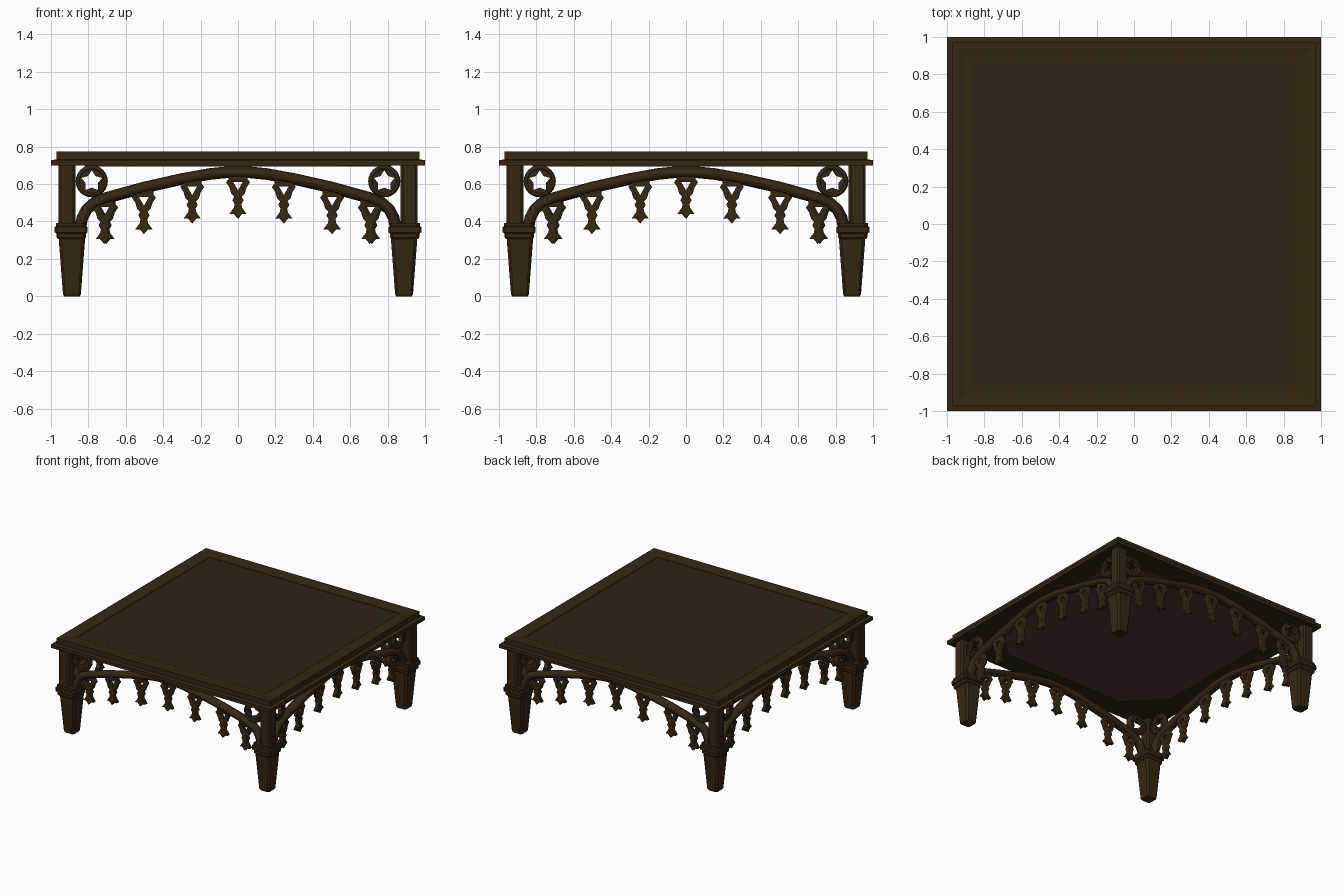
import bpy, bmesh, math
from mathutils import Matrix, Vector

if "Cube" in bpy.data.objects:
    bpy.data.objects.remove(bpy.data.objects["Cube"])


def material(name, rgb):
    m = bpy.data.materials.new(name)
    m.diffuse_color = (*rgb, 1)
    m.use_nodes = True
    m.node_tree.nodes["Principled BSDF"].inputs["Base Color"].default_value = m.diffuse_color
    return m


FRAME = material("dark olive wood", (0.034, 0.021, 0.0062))
PANEL = material("dark brown panel", (0.029, 0.0165, 0.0062))
UNDER = material("reddish underside", (0.075, 0.038, 0.028))


def add(name, mesh, mat, matrix=Matrix()):
    if not mesh.materials:
        mesh.materials.append(mat)
    ob = bpy.data.objects.new(name, mesh)
    bpy.context.collection.objects.link(ob)
    ob.matrix_world = matrix
    return ob


def loft(rings):
    """Chamfered-square rings (half size, chamfer, z) joined and capped."""
    bm = bmesh.new()
    prev = None
    for i, (h, c, z) in enumerate(rings):
        k = h - c
        pts = [(k, -h), (h, -k), (h, k), (k, h), (-k, h), (-h, k), (-h, -k), (-k, -h)]
        ring = [bm.verts.new((x, y, z)) for x, y in pts]
        if prev:
            for j in range(8):
                bm.faces.new((prev[j], prev[(j + 1) % 8], ring[(j + 1) % 8], ring[j]))
        else:
            bm.faces.new(ring[::-1])
        prev = ring
    bm.faces.new(prev)
    bmesh.ops.remove_doubles(bm, verts=bm.verts, dist=1e-6)
    bmesh.ops.recalc_face_normals(bm, faces=bm.faces)
    me = bpy.data.meshes.new("loft")
    bm.to_mesh(me)
    bm.free()
    return me


def curve_mesh(loops, dims, closed, **settings):
    """Mesh from poly curves: filled plates (2D) or swept bars (3D)."""
    cu = bpy.data.curves.new("curve", 'CURVE')
    cu.dimensions = dims
    cu.fill_mode = 'BOTH' if dims == '2D' else 'FULL'
    for key, val in settings.items():
        setattr(cu, key, val)
    for pts in loops:
        sp = cu.splines.new('POLY')
        sp.points.add(len(pts) - 1)
        for p, (x, y) in zip(sp.points, pts):
            p.co = (x, y, 0, 1)
        sp.use_cyclic_u = closed
    ob = bpy.data.objects.new("temp", cu)
    bpy.context.collection.objects.link(ob)
    dg = bpy.context.evaluated_depsgraph_get()
    me = bpy.data.meshes.new_from_object(ob.evaluated_get(dg))
    bpy.data.objects.remove(ob)
    return me


# Table top: moulded frame, inset panel and reddish underside
add("top_frame", loft([(1, 0, .70), (1, 0, .728), (.97, 0, .732), (.97, 0, .775),
                       (.94, 0, .775), (.90, 0, .768), (.865, 0, .768), (.865, 0, .764)]), FRAME)
add("top_panel", loft([(.862, 0, .755), (.862, 0, .767)]), PANEL)
add("underside_panel", loft([(.82, .27, .694), (.82, .27, .702)]), UNDER)

# Legs: tapered foot, moulded collar and upper post
foot = loft([(.042, .012, 0), (.048, .012, .012), (.07, .015, .30), (.07, .015, .315)])
collar = loft([(.07, .012, .305), (.078, .012, .315), (.078, .012, .335), (.088, .012, .342),
               (.088, .012, .37), (.08, .012, .375), (.08, .012, .392)])
post = loft([(.046, .012, .38), (.046, .012, .705)])
fillet = loft([(.03, 0, .385), (.03, 0, .705)])
for sx in (-1, 1):
    for sy in (-1, 1):
        tag = ("front" if sy < 0 else "back") + ("_left" if sx < 0 else "_right")
        for part, me, off in (("foot", foot, .888), ("collar", collar, .892), ("post", post, .915)):
            add(f"{tag}_{part}", me, FRAME, Matrix.Translation((sx * off, sy * off, 0)))

# Arch bar path, left half mirrored to the right
half = [(-.845, .36), (-.832, .42), (-.808, .465), (-.77, .498), (-.7, .527), (-.5, .582),
        (-.3, .627), (-.15, .654), (-.07, .662)]
path = half + [(0, .664)] + [(-x, z) for x, z in reversed(half)]
arch = curve_mesh([path], '3D', False, bevel_depth=.031, bevel_resolution=1, use_fill_caps=True)

# Hanging pendant: pierced crown, knop, and pointed leaf
side = [(.05, .03), (.05, -.005), (.064, -.022), (.046, -.05), (.036, -.082), (.02, -.098),
        (.03, -.118), (.018, -.138), (.022, -.158), (.046, -.192), (.022, -.192)]
outline = side + [(0, -.218)] + [(-x, z) for x, z in reversed(side)]
hole = [(-.026, -.02), (.026, -.02), (0, -.066)]
pendant = curve_mesh([outline, hole], '2D', True, extrude=.013, bevel_depth=.006, offset=-.006)


# Corner roundel with a star opening inside a raised rim
def circle(r, n):
    return [(r * math.cos(2 * math.pi * i / n), r * math.sin(2 * math.pi * i / n)) for i in range(n)]


star = [((.058, .034)[i % 2] * math.sin(math.pi * i / 5),
         (.058, .034)[i % 2] * math.cos(math.pi * i / 5)) for i in range(10)]
disc = curve_mesh([circle(.078, 24), star], '2D', True, extrude=.016)
rim = curve_mesh([circle(.073, 24)], '3D', True, bevel_depth=.013, bevel_resolution=1)

# Repeat the ornament on all four sides
upright = Matrix.Rotation(math.pi / 2, 4, 'X')
drops = [(-.715, .497), (-.503, .55), (-.245, .607), (0, .632), (.245, .607), (.503, .55), (.705, .497)]
for i, name in enumerate(("front", "right", "back", "left")):
    turn = Matrix.Rotation(i * math.pi / 2, 4, 'Z')

    def place(x, z, depth=1.0):
        return turn @ Matrix.Translation((x, -.905, z)) @ upright @ Matrix.Diagonal((1, 1, depth, 1))

    add(f"{name}_arch", arch, FRAME, place(0, 0, 1.25))
    for j, (x, z) in enumerate(drops):
        add(f"{name}_pendant_{j + 1}", pendant, FRAME, place(x, z))
    for s, label in ((-1, "left"), (1, "right")):
        add(f"{name}_{label}_roundel", disc, FRAME, place(s * .782, .615))
        add(f"{name}_{label}_roundel_rim", rim, FRAME, place(s * .782, .615, 1.8))

# Smooth shading on the swept bars
for me in (arch, rim):
    for p in me.polygons:
        p.use_smooth = True
